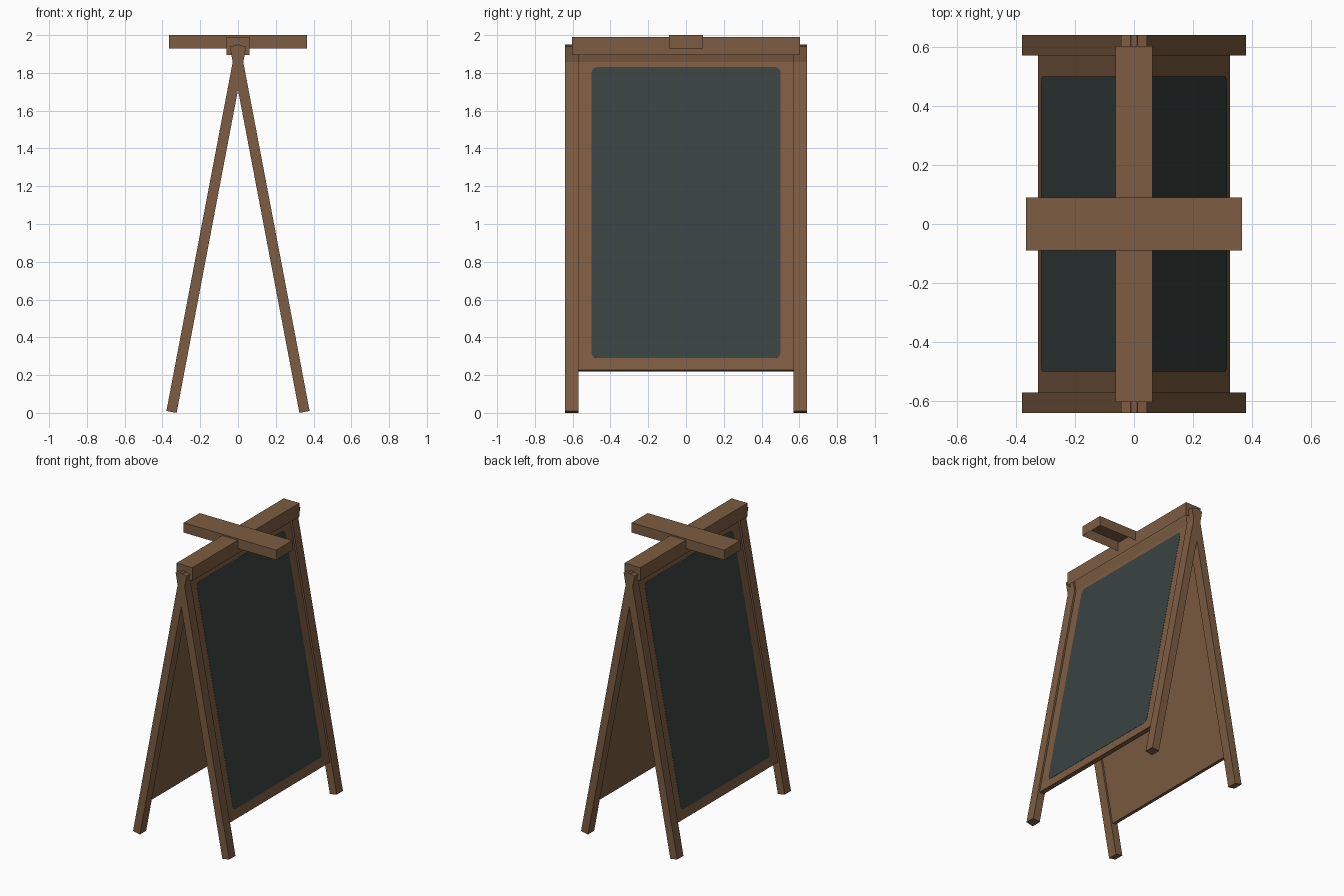
import bpy
import bmesh
import math
from mathutils import Matrix, Vector

cube = bpy.data.objects.get("Cube")
if cube:
    bpy.data.objects.remove(cube, do_unlink=True)


def material(name, colour):
    mat = bpy.data.materials.new(name)
    mat.use_nodes = True
    mat.diffuse_color = colour
    mat.node_tree.nodes["Principled BSDF"].inputs["Base Color"].default_value = colour
    return mat


WOOD = material("brown wood", (0.205, 0.107, 0.054, 1))
SLATE = material("slate green", (0.041, 0.056, 0.054, 1))


def box(name, low, high, mat, frame=Matrix(), open_below=False, corner=0):
    """Box between two corners, placed by frame; corner rounds the edges along x."""
    low, high = Vector(low), Vector(high)
    bm = bmesh.new()
    bmesh.ops.create_cube(bm, size=1)
    for v in bm.verts:
        v.co = Vector([(a + b) / 2 + c * (b - a) for a, b, c in zip(low, high, v.co)])
    if corner:
        edges = [e for e in bm.edges
                 if abs(e.verts[0].co.x - e.verts[1].co.x) > (high.x - low.x) / 2]
        bmesh.ops.bevel(bm, geom=edges, offset=corner, segments=4,
                        profile=0.5, affect='EDGES')
    if open_below:
        bm.normal_update()
        bottom = [f for f in bm.faces if f.normal.z < -0.5]
        bmesh.ops.delete(bm, geom=bottom, context='FACES_ONLY')
    bm.transform(frame)
    mesh = bpy.data.meshes.new(name)
    bm.to_mesh(mesh)
    bm.free()
    mesh.materials.append(mat)
    obj = bpy.data.objects.new(name, mesh)
    bpy.context.collection.objects.link(obj)
    return obj


# Two leaning frames: local x is thickness, local z runs up the slope
lean = math.atan(0.19)
slope = Matrix.Translation((0.352, 0, 0.005)) @ Matrix.Rotation(-lean, 4, 'Y')
TOP = 1.975

for side, turn in (("left", 0), ("right", math.pi)):
    frame = Matrix.Rotation(turn, 4, 'Z') @ slope
    for end, y in (("front", -0.605), ("back", 0.605)):
        box(f"{side}_{end}_leg", (-0.0275, y - 0.035, 0),
            (0.0275, y + 0.035, TOP), WOOD, frame)
    box(f"{side}_board", (-0.015, -0.57, 0.222), (0.015, 0.57, TOP), WOOD, frame)
    box(f"{side}_writing_surface", (0.013, -0.5, 0.287),
        (0.0165, 0.5, 1.855), SLATE, frame, corner=0.03)

# Hollow ridge cap and crosspiece, open underneath
box("ridge_cap", (-0.062, -0.603, 1.895), (0.062, 0.603, 1.99), WOOD, open_below=True)
box("crosspiece", (-0.365, -0.09, 1.93), (0.365, 0.09, 2.0), WOOD, open_below=True)
